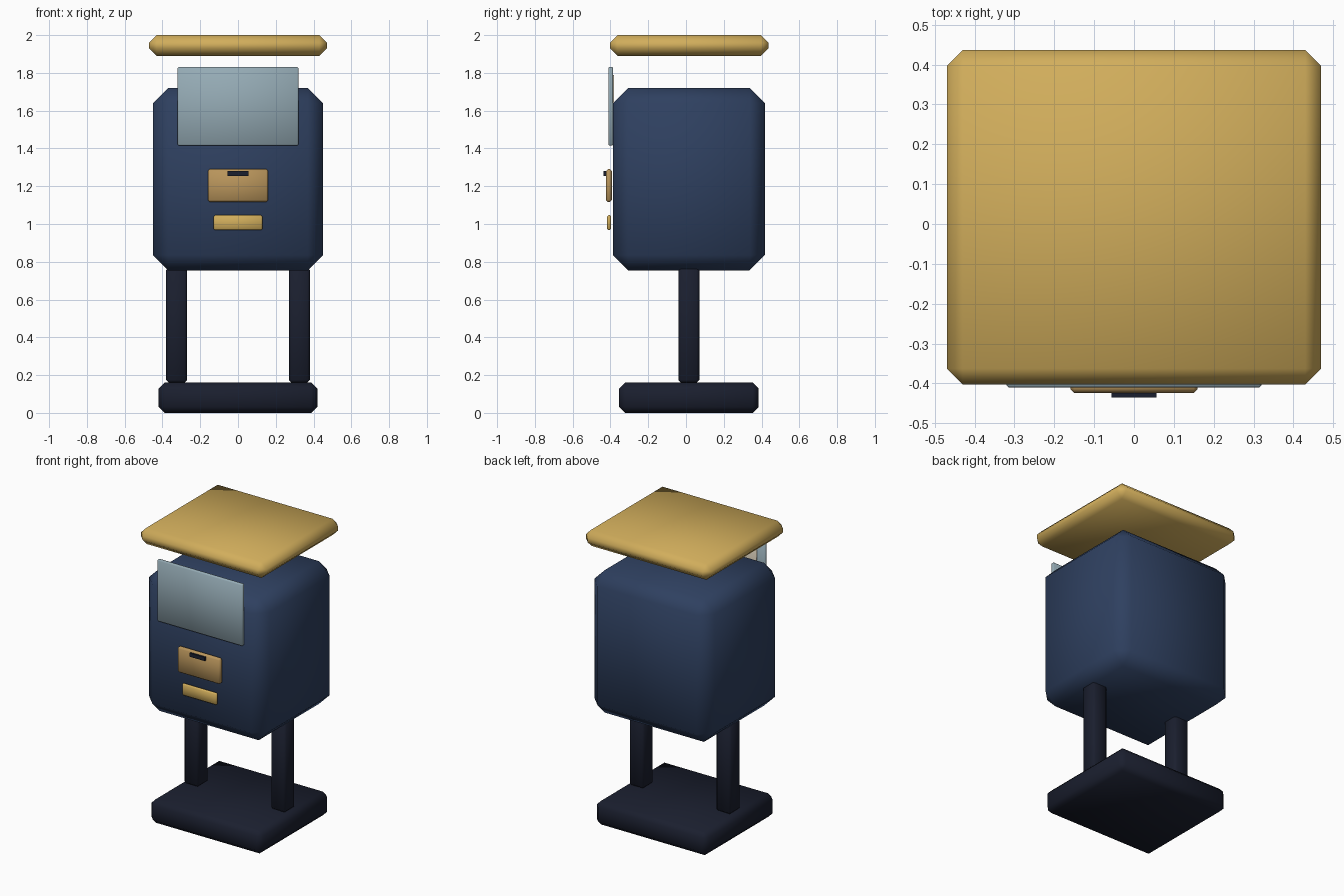
import bpy, math

if "Cube" in bpy.data.objects:
    bpy.data.objects.remove(bpy.data.objects["Cube"])

def material(name, rgb):
    # 0-255 display colour to linear diffuse colour
    m = bpy.data.materials.new(name)
    m.diffuse_color = [(c / 255) ** 2.2 for c in rgb] + [1]
    m.use_nodes = True
    m.node_tree.nodes["Principled BSDF"].inputs["Base Color"].default_value = m.diffuse_color
    return m

gold = material("gold", (208, 172, 92))
tan = material("tan", (184, 148, 92))
navy = material("navy", (50, 66, 96))
dark = material("dark", (32, 36, 50))
glass = material("glass", (148, 170, 180))
cream = material("cream", (205, 195, 175))

def box(name, x, y, z, bevel, mat):
    """Chamfered, smooth-shaded box from (min, max) ranges."""
    bpy.ops.mesh.primitive_cube_add(size=1, location=[sum(r) / 2 for r in (x, y, z)])
    o = bpy.context.object
    o.name = name
    o.scale = [r[1] - r[0] for r in (x, y, z)]
    bpy.ops.object.transform_apply(location=False, rotation=False, scale=True)
    o.data.materials.append(mat)
    if bevel:
        b = o.modifiers.new("bevel", 'BEVEL')
        b.width = bevel
        b.segments = 1
        bpy.ops.object.modifier_apply(modifier="bevel")
        bpy.ops.object.shade_smooth_by_angle(angle=math.radians(60))
    return o

# base and two posts
box("base", (-.42, .42), (-.355, .385), (0, .16), .032, dark)
for side, cx in (("left", -.325), ("right", .325)):
    box(side + "_post", (cx - .056, cx + .056), (-.041, .071), (.16, .77), .014, dark)

# cabinet body and floating roof
box("body", (-.45, .45), (-.387, .417), (.755, 1.72), .08, navy)
box("roof", (-.47, .47), (-.403, .437), (1.89, 2.0), .04, gold)

# display with its glass cover
box("screen", (-.26, .26), (-.392, -.38), (1.46, 1.79), .003, cream)
box("glass_cover", (-.32, .32), (-.411, -.386), (1.415, 1.832), .006, glass)

# hatch with handle slot, and tray below
box("hatch", (-.16, .16), (-.424, -.392), (1.117, 1.29), .01, tan)
box("hatch_slot", (-.056, .056), (-.436, -.416), (1.255, 1.28), 0, dark)
box("tray", (-.13, .13), (-.418, -.396), (.967, 1.047), .008, gold)
